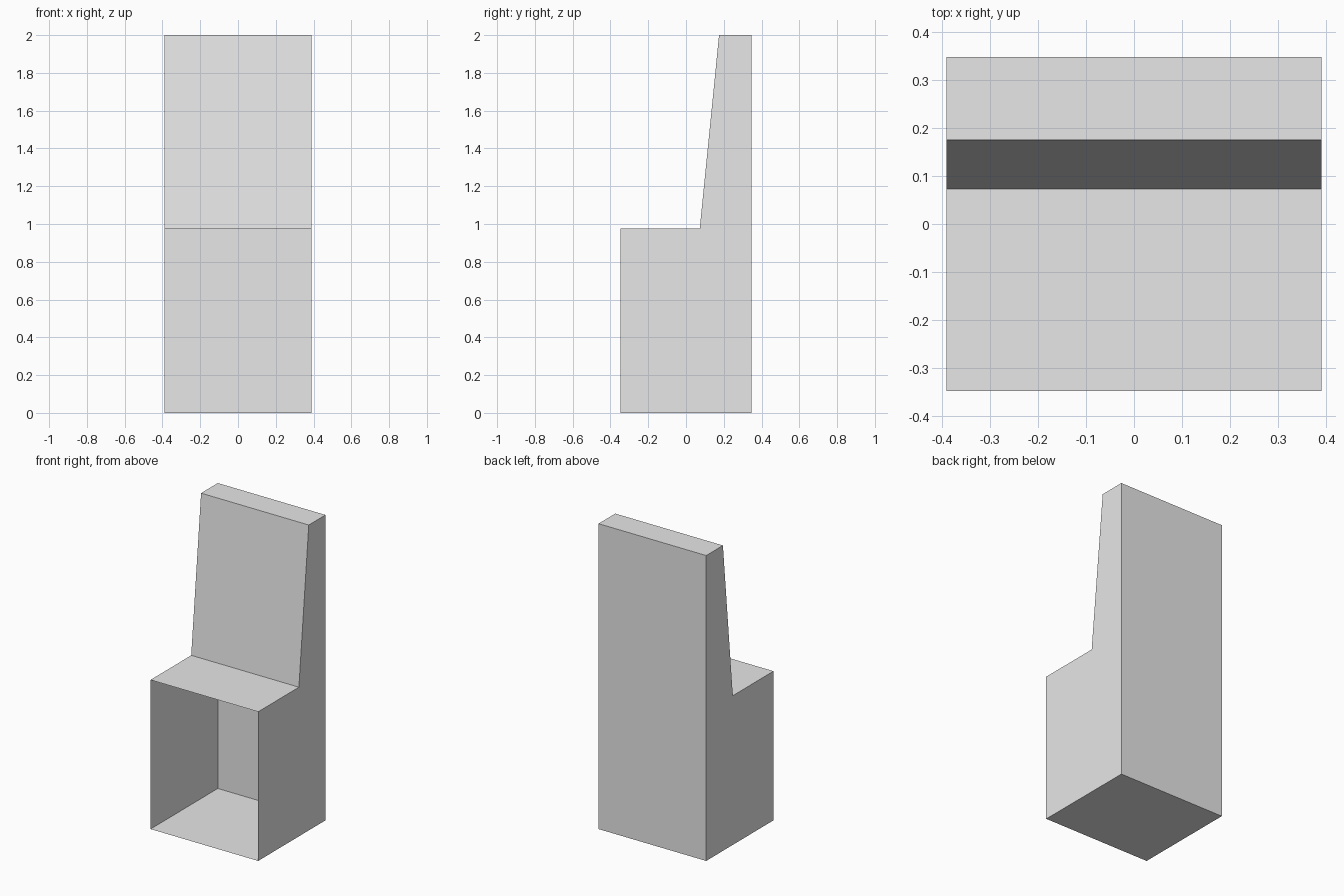
import bpy
import bmesh

# Remove the default cube
cube = bpy.data.objects.get("Cube")
if cube:
    bpy.data.objects.remove(cube, do_unlink=True)

HALF_WIDTH = 0.39
HALF_DEPTH = 0.348
SEAT_HEIGHT = 0.977

# Plain grey
grey = bpy.data.materials.new("Light grey")
grey.use_nodes = True
colour = (0.8, 0.8, 0.8, 1.0)
grey.diffuse_color = colour
grey.node_tree.nodes["Principled BSDF"].inputs["Base Color"].default_value = colour

# Side profile (y, z): base, seat and leaning backrest
profile = [
    (-HALF_DEPTH, 0.0),
    (HALF_DEPTH, 0.0),
    (HALF_DEPTH, 2.0),
    (0.175, 2.0),
    (0.073, SEAT_HEIGHT),
    (-HALF_DEPTH, SEAT_HEIGHT),
]

# Extrude the profile across the width
bm = bmesh.new()
side = bm.faces.new([bm.verts.new((-HALF_WIDTH, y, z)) for y, z in profile])
extruded = bmesh.ops.extrude_face_region(bm, geom=[side], use_keep_orig=True)
new_verts = [g for g in extruded["geom"] if isinstance(g, bmesh.types.BMVert)]
bmesh.ops.translate(bm, verts=new_verts, vec=(2 * HALF_WIDTH, 0, 0))
bmesh.ops.recalc_face_normals(bm, faces=bm.faces)

# Open the front below the seat, leaving a thin hollow shell
front = [f for f in bm.faces
         if f.normal.y < -0.9 and f.calc_center_median().z < SEAT_HEIGHT]
bmesh.ops.delete(bm, geom=front, context="FACES")

mesh = bpy.data.meshes.new("chair_shell")
bm.to_mesh(mesh)
bm.free()
mesh.materials.append(grey)
chair = bpy.data.objects.new("chair_shell", mesh)
bpy.context.collection.objects.link(chair)
